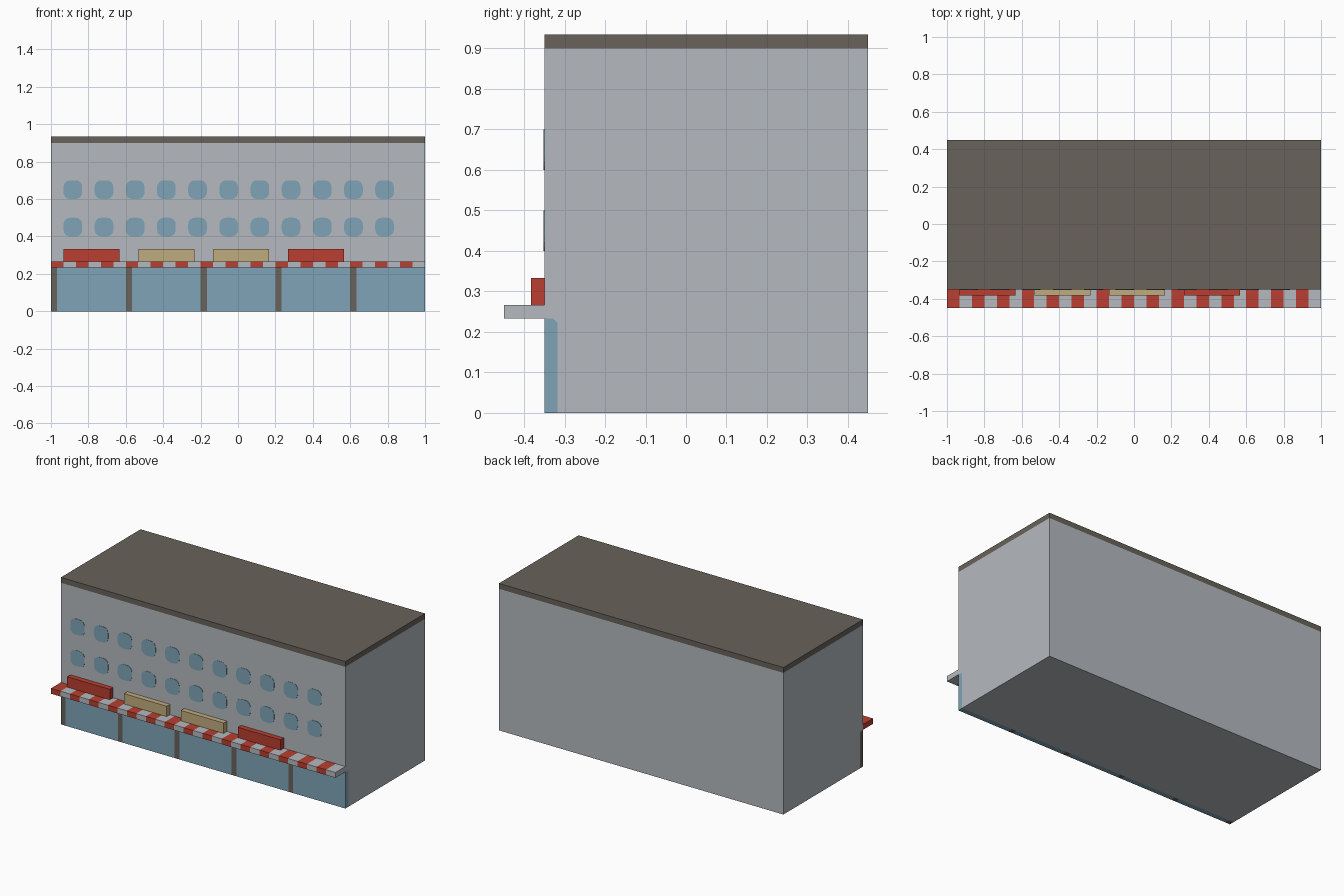
import bpy, bmesh
from math import cos, sin, pi

cube = bpy.data.objects.get("Cube")
if cube:
    bpy.data.objects.remove(cube, do_unlink=True)


def material(name, rgb):
    m = bpy.data.materials.new(name)
    m.use_nodes = True
    lin = [(c / 255 / 12.92) if c < 11 else ((c / 255 + 0.055) / 1.055) ** 2.4 for c in rgb]
    m.diffuse_color = (*lin, 1)
    m.node_tree.nodes["Principled BSDF"].inputs["Base Color"].default_value = (*lin, 1)
    return m


GREY = material("wall grey", (181, 186, 191))
GLASS = material("window blue", (128, 164, 184))
DARK = material("roof brown", (104, 98, 90))
RED = material("awning red", (186, 62, 49))
TAN = material("sign tan", (192, 171, 126))


def prism(name, profile, place, a, b, mat):
    """Extrude a closed 2D profile between a and b; place(u, v, w) gives the 3D point."""
    bm = bmesh.new()
    ends = [[bm.verts.new(place(u, v, w)) for u, v in profile] for w in (a, b)]
    bm.faces.new(ends[0])
    bm.faces.new(ends[1])
    n = len(profile)
    for i in range(n):
        j = (i + 1) % n
        bm.faces.new((ends[0][i], ends[0][j], ends[1][j], ends[1][i]))
    bmesh.ops.recalc_face_normals(bm, faces=bm.faces)
    mesh = bpy.data.meshes.new(name)
    bm.to_mesh(mesh)
    bm.free()
    mesh.materials.append(mat)
    obj = bpy.data.objects.new(name, mesh)
    bpy.context.scene.collection.objects.link(obj)
    return obj


def along_x(u, v, w):
    return (w, u, v)


def along_y(u, v, w):
    return (u, w, v)


def box(name, x, y, z, mat):
    outline = [(y[0], z[0]), (y[1], z[0]), (y[1], z[1]), (y[0], z[1])]
    return prism(name, outline, along_x, x[0], x[1], mat)


FRONT, BACK, SHOP_BACK = -0.35, 0.45, -0.317
SHOP_TOP, AWNING_TOP, WALL_TOP = 0.233, 0.267, 0.9

# Main walls, with a recess along the front for the shop level
recess = [(SHOP_BACK, 0), (SHOP_BACK, 0.222), (-0.328, SHOP_TOP), (FRONT, SHOP_TOP)]
prism("walls", recess + [(FRONT, WALL_TOP), (BACK, WALL_TOP), (BACK, 0)], along_x, -1, 1, GREY)
box("roof", (-1, 1), (FRONT, BACK), (WALL_TOP, 0.934), DARK)

# Shop level: a pillar, then a pane, in each bay
shop = recess + [(FRONT, 0)]
for i in range(5):
    x = -1 + 0.4 * i
    prism(f"shop_pillar_{i + 1}", shop, along_x, x, x + 0.033, DARK)
    prism(f"shop_pane_{i + 1}", shop, along_x, x + 0.033, x + 0.4, GLASS)

# Striped awning
stripe = 2 / 30
for i in range(30):
    x = -1 + stripe * i
    box(f"awning_stripe_{i + 1}", (x, x + stripe), (-0.45, FRONT), (SHOP_TOP, AWNING_TOP),
        GREY if i % 2 else RED)

# Sign boards standing on the awning
for i, mat in enumerate((RED, TAN, TAN, RED)):
    x = -0.933 + 0.4 * i
    box(f"sign_board_{i + 1}", (x, x + 0.3), (-0.383, FRONT), (AWNING_TOP, 0.333), mat)

# Rounded windows in two rows
R, HALF = 0.035, 0.05
rounded = []
for corner in range(4):
    for step in range(5):
        t = (corner + step / 4) * pi / 2
        sx = 1 if corner in (0, 3) else -1
        sz = 1 if corner < 2 else -1
        rounded.append((sx * (HALF - R) + R * cos(t), sz * (HALF - R) + R * sin(t)))
for row, z in enumerate((0.45, 0.65)):
    for col in range(11):
        x = -0.883 + col / 6
        outline = [(x + u, z + v) for u, v in rounded]
        prism(f"window_{row + 1}_{col + 1}", outline, along_y, FRONT - 0.002, FRONT + 0.002, GLASS)
